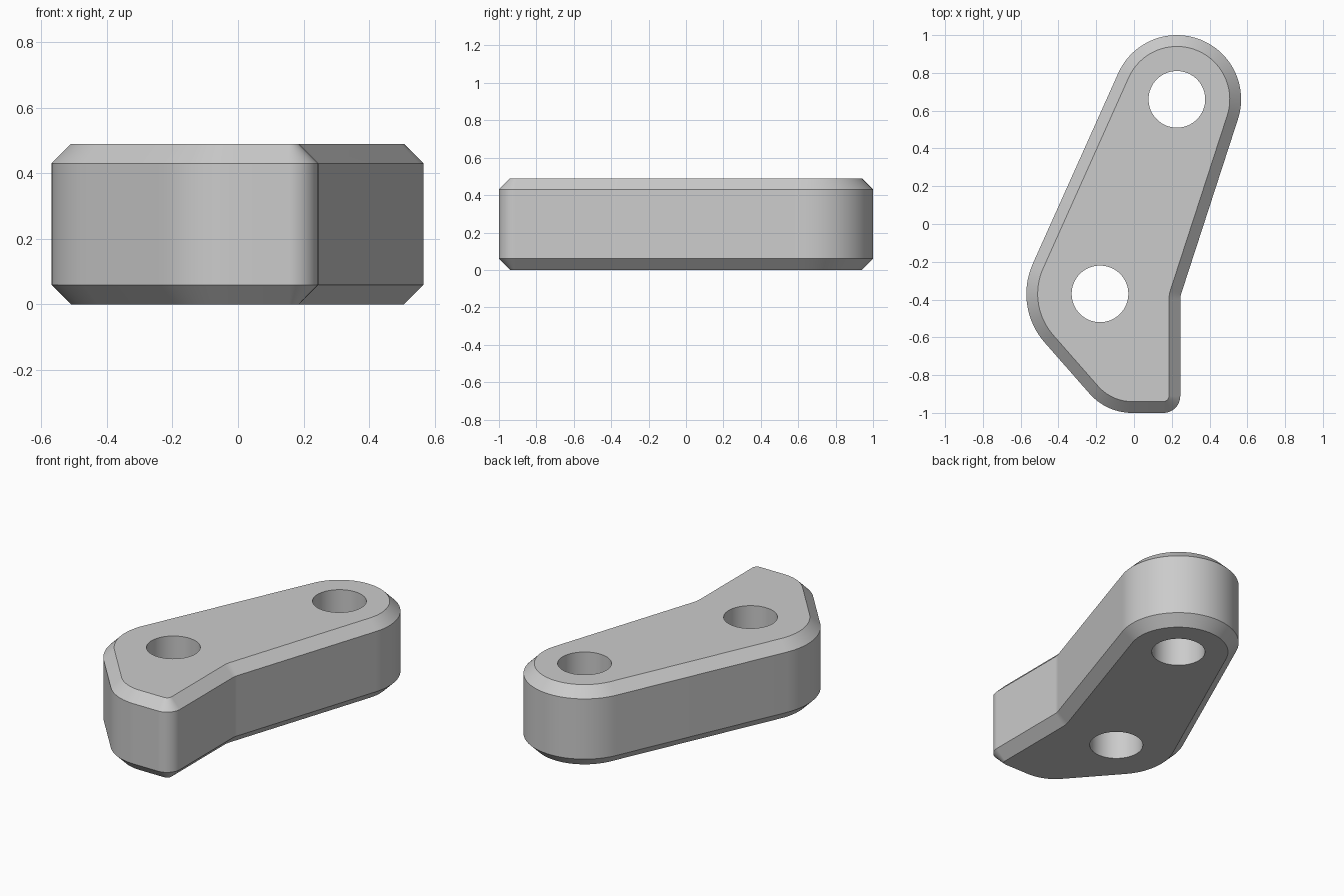
import bpy
import bmesh
from math import acos, atan2, cos, sin, pi, tau
from mathutils import Vector

cube = bpy.data.objects.get("Cube")
if cube:
    bpy.data.objects.remove(cube)

HEIGHT, CHAMFER = 0.49, 0.06
HOLE_RADIUS, HOLE_SEGMENTS = 0.15, 64
ARC_STEP = pi / 48

# Corner arcs, counter-clockwise: centre and radius (negative = concave)
UPPER_PIVOT = Vector((0.227, 0.66))
LOWER_PIVOT = Vector((-0.18, -0.37))
CORNERS = [
    (UPPER_PIVOT, 0.34),
    (LOWER_PIVOT, 0.39),
    (Vector((-0.01, -0.70)), 0.30),
    (Vector((0.155, -0.91)), 0.09),
    (Vector((0.345, -0.40)), -0.10),
]


def tangent_angle(a, b):
    """Direction of the outward normal of the line touching two arcs."""
    d = b[0] - a[0]
    return atan2(d.y, d.x) - acos((a[1] - b[1]) / d.length)


def outline(inset):
    """Points of the plate outline, moved inward by inset."""
    points = []
    for i, (centre, radius) in enumerate(CORNERS):
        start = tangent_angle(CORNERS[i - 1], CORNERS[i])
        end = tangent_angle(CORNERS[i], CORNERS[(i + 1) % len(CORNERS)])
        sweep = (end - start + pi) % tau - pi
        steps = max(3, round(abs(sweep) / ARC_STEP))
        for k in range(steps + 1):
            t = start + sweep * k / steps
            points.append(centre + (radius - inset) * Vector((cos(t), sin(t))))
    return points


def circle(centre):
    return [centre + HOLE_RADIUS * Vector((cos(t), sin(t)))
            for t in (tau * k / HOLE_SEGMENTS for k in range(HOLE_SEGMENTS))]


def loft(bm, levels):
    """Wall through rings of (points, z); returns bottom and top rim edges."""
    rings = [[bm.verts.new((p.x, p.y, z)) for p in pts] for pts, z in levels]
    n = len(rings[0])
    for low, high in zip(rings, rings[1:]):
        for i in range(n):
            j = (i + 1) % n
            bm.faces.new((low[i], low[j], high[j], high[i]))
    return [[bm.edges.get((r[i], r[(i + 1) % n])) for i in range(n)]
            for r in (rings[0], rings[-1])]


bm = bmesh.new()

# Chamfered outer wall and the two through holes
rims = [loft(bm, [(outline(CHAMFER), 0), (outline(0), CHAMFER),
                  (outline(0), HEIGHT - CHAMFER), (outline(CHAMFER), HEIGHT)])]
for pivot in (UPPER_PIVOT, LOWER_PIVOT):
    rims.append(loft(bm, [(circle(pivot), 0), (circle(pivot), HEIGHT)]))

# Flat bottom and top faces around the holes
for side, up in ((0, -1), (1, 1)):
    edges = [e for rim in rims for e in rim[side]]
    bmesh.ops.triangle_fill(bm, edges=edges, use_beauty=True, normal=(0, 0, up))
bmesh.ops.recalc_face_normals(bm, faces=bm.faces)

mesh = bpy.data.meshes.new("link_plate")
bm.to_mesh(mesh)
bm.free()
plate = bpy.data.objects.new("link_plate", mesh)
bpy.context.collection.objects.link(plate)

# Single plain grey
grey = bpy.data.materials.new("plain grey")
grey.use_nodes = True
colour = (0.6, 0.6, 0.6, 1)
grey.diffuse_color = colour
grey.node_tree.nodes["Principled BSDF"].inputs["Base Color"].default_value = colour
mesh.materials.append(grey)

# Smooth walls with crisp chamfer and hole edges
bpy.ops.object.select_all(action="DESELECT")
plate.select_set(True)
bpy.context.view_layer.objects.active = plate
bpy.ops.object.shade_smooth_by_angle(angle=pi / 6)
